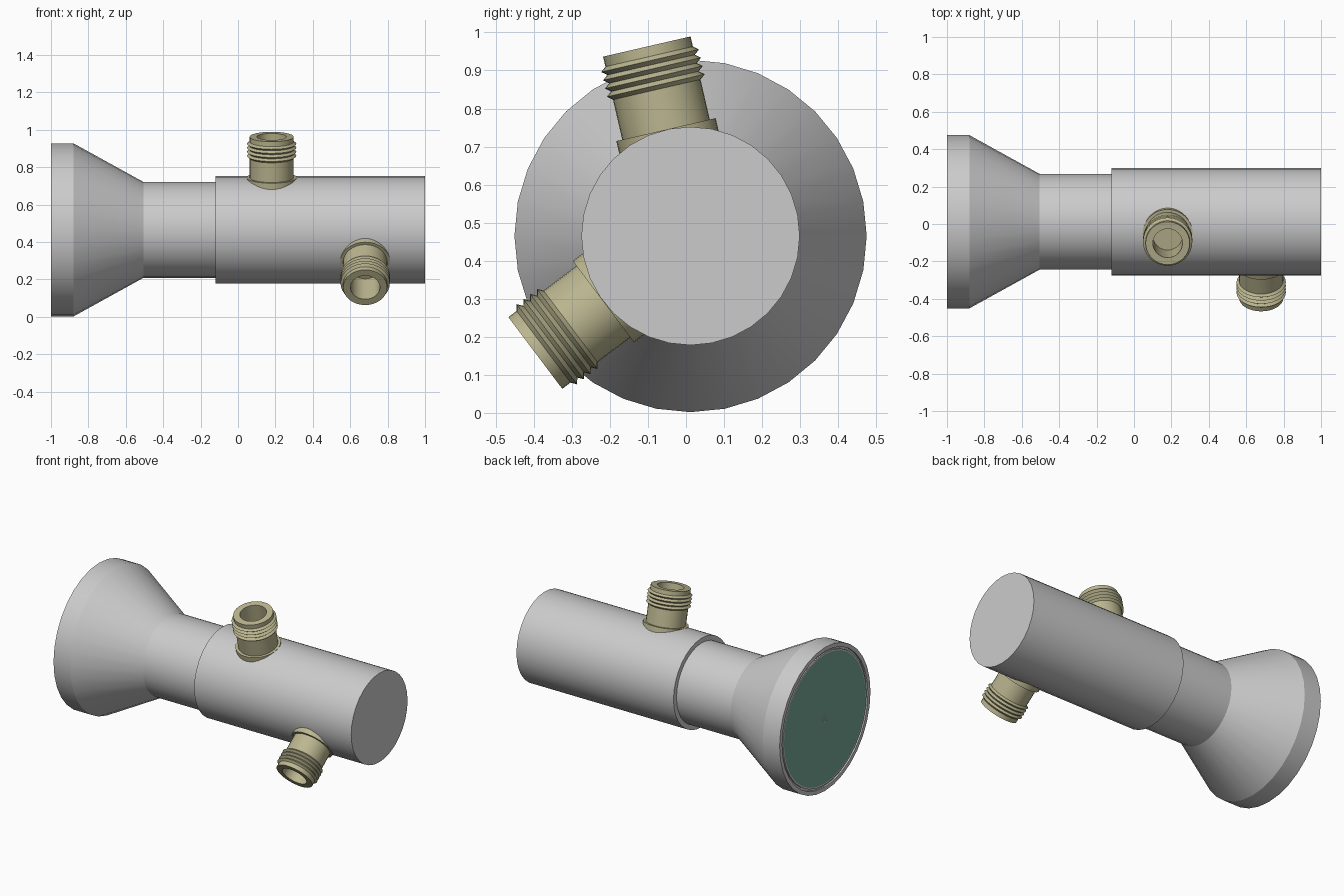
import bpy, bmesh, math
from mathutils import Matrix, Vector

if "Cube" in bpy.data.objects:
    bpy.data.objects.remove(bpy.data.objects["Cube"])

CY, CZ, SEG = 0.012, 0.465, 32


def material(name, color):
    m = bpy.data.materials.new(name)
    m.diffuse_color = (*color, 1)
    m.use_nodes = True
    m.node_tree.nodes["Principled BSDF"].inputs["Base Color"].default_value = m.diffuse_color
    return m


def lathe(name, profile, origin, axis, mat=None, closed=False, seg=SEG):
    """Spin (radius, height) points about an axis; open ends are capped."""
    bm = bmesh.new()
    rings = []
    for r, h in profile:
        rings.append([bm.verts.new((r * math.cos(2 * math.pi * i / seg),
                                    r * math.sin(2 * math.pi * i / seg), h))
                      for i in range(seg)])
    pairs = list(zip(rings, rings[1:]))
    if closed:
        pairs.append((rings[-1], rings[0]))
    else:
        bm.faces.new(rings[0])
        bm.faces.new(rings[-1])
    for a, b in pairs:
        for i in range(seg):
            j = (i + 1) % seg
            bm.faces.new((a[i], a[j], b[j], b[i]))
    bmesh.ops.recalc_face_normals(bm, faces=bm.faces)
    rot = Vector((0, 0, 1)).rotation_difference(Vector(axis)).to_matrix().to_4x4()
    bm.transform(Matrix.Translation(origin) @ rot)
    me = bpy.data.meshes.new(name)
    bm.to_mesh(me)
    bm.free()
    ob = bpy.data.objects.new(name, me)
    bpy.context.collection.objects.link(ob)
    if mat:
        me.materials.append(mat)
    bpy.ops.object.select_all(action='DESELECT')
    ob.select_set(True)
    bpy.context.view_layer.objects.active = ob
    bpy.ops.object.shade_smooth_by_angle(angle=math.radians(25))
    return ob


brass = material("brass", (0.50, 0.47, 0.28))
green = material("green_glass", (0.18, 0.39, 0.32))
X = (1, 0, 0)
centre = (0, CY, CZ)

# Flared horn with neck; shallow recess in its mouth
lathe("horn", [(0.415, -0.985), (0.415, -0.998), (0.425, -0.998), (0.425, -0.99),
               (0.437, -0.99), (0.437, -1.0), (0.463, -1.0), (0.463, -0.88),
               (0.256, -0.505), (0.256, -0.10)], centre, X)

# Main cylinder
lathe("body", [(0.287, -0.12), (0.287, 1.0)], centre, X)

# Front window and its small centre ring
lathe("window", [(0.415, -0.998), (0.415, -0.98)], centre, X, green)
lathe("centre_ring", [(0.016, -0.997), (0.016, -1.0), (0.021, -1.0), (0.021, -0.997)],
      centre, X, closed=True, seg=16)

# Threaded connector profile: flange, barrel, ridges, lip and bore
port = [(0.134, 0.20), (0.134, 0.287), (0.118, 0.287), (0.118, 0.395)]
for k in range(4):
    h = 0.406 + 0.0223 * k
    port += [(0.132, h), (0.118, h + 0.011)]
port += [(0.118, 0.511), (0.079, 0.511), (0.079, 0.33)]

for name, x, deg in (("upper_connector", 0.18, 103), ("lower_connector", 0.68, 217)):
    a = math.radians(deg)
    lathe(name, port, (x, CY, CZ), (0, math.cos(a), math.sin(a)), brass)
